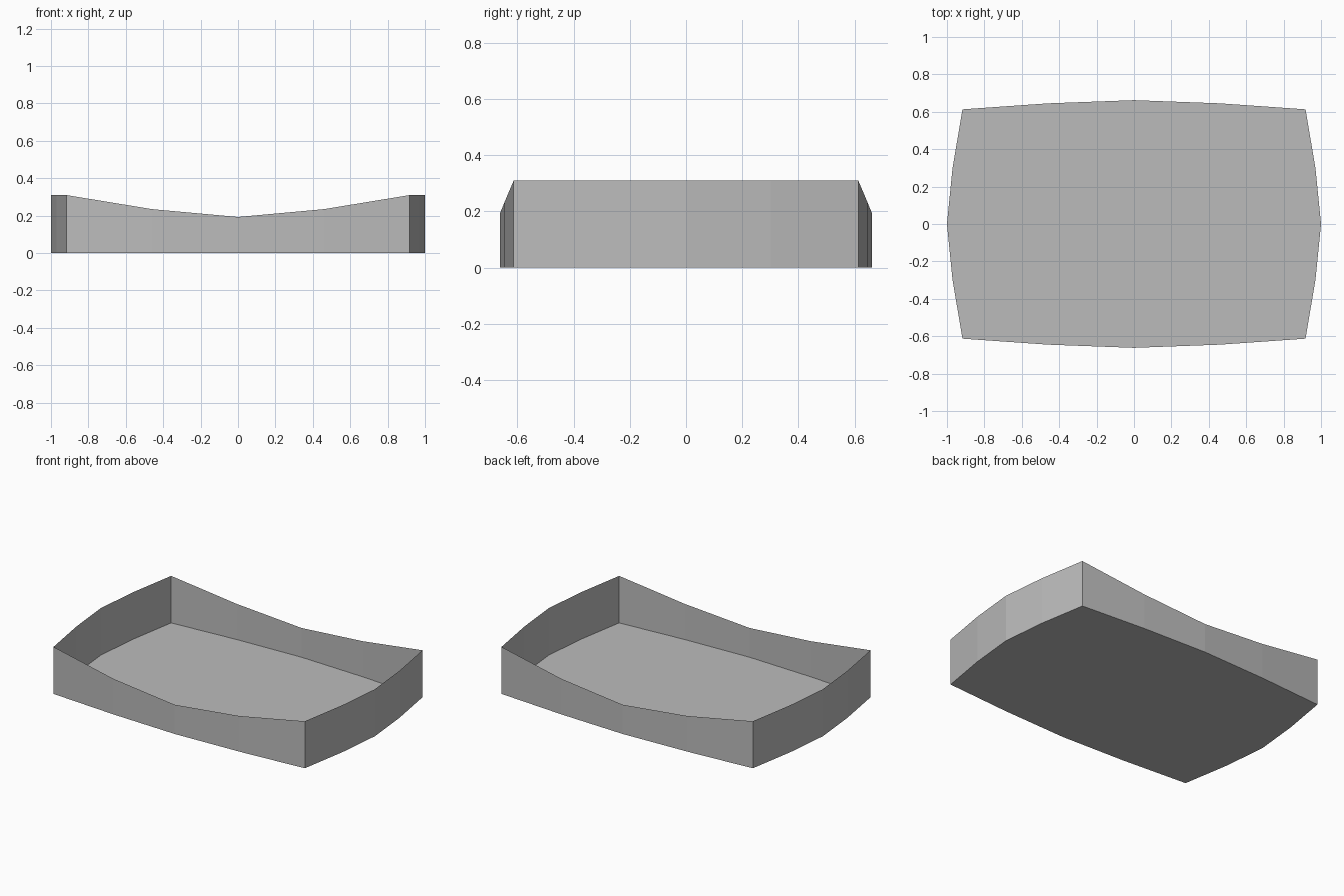
import bpy
import bmesh

cube = bpy.data.objects.get("Cube")
if cube:
    bpy.data.objects.remove(cube, do_unlink=True)

# Plain grey material
grey = bpy.data.materials.new("plain_grey")
grey.use_nodes = True
grey.diffuse_color = (0.5, 0.5, 0.5, 1)
grey.node_tree.nodes["Principled BSDF"].inputs["Base Color"].default_value = grey.diffuse_color


def make_object(name, bm):
    mesh = bpy.data.meshes.new(name)
    bm.to_mesh(mesh)
    bm.free()
    mesh.materials.append(grey)
    obj = bpy.data.objects.new(name, mesh)
    bpy.context.collection.objects.link(obj)
    return obj


# One quarter of the bowed rim, from mid right side to mid back: x, y, height
quarter = [(1.0, 0.0, 0.31), (0.97, 0.30, 0.31), (0.917, 0.613, 0.31),
           (0.46, 0.645, 0.235), (0.0, 0.662, 0.193)]

# Mirror the quarter into a full counter-clockwise outline
half = quarter + [(-x, y, z) for x, y, z in reversed(quarter[:-1])]
rim = half + [(x, -y, z) for x, y, z in reversed(half[1:-1])]

# Tray: one thin sheet with a flat floor and walls dipping along the long sides
bm = bmesh.new()
base = [bm.verts.new((x, y, 0)) for x, y, z in rim]
top = [bm.verts.new(p) for p in rim]
bm.faces.new(list(reversed(base)))
for i in range(len(rim)):
    j = (i + 1) % len(rim)
    bm.faces.new((base[i], base[j], top[j], top[i]))
make_object("tray", bm)
